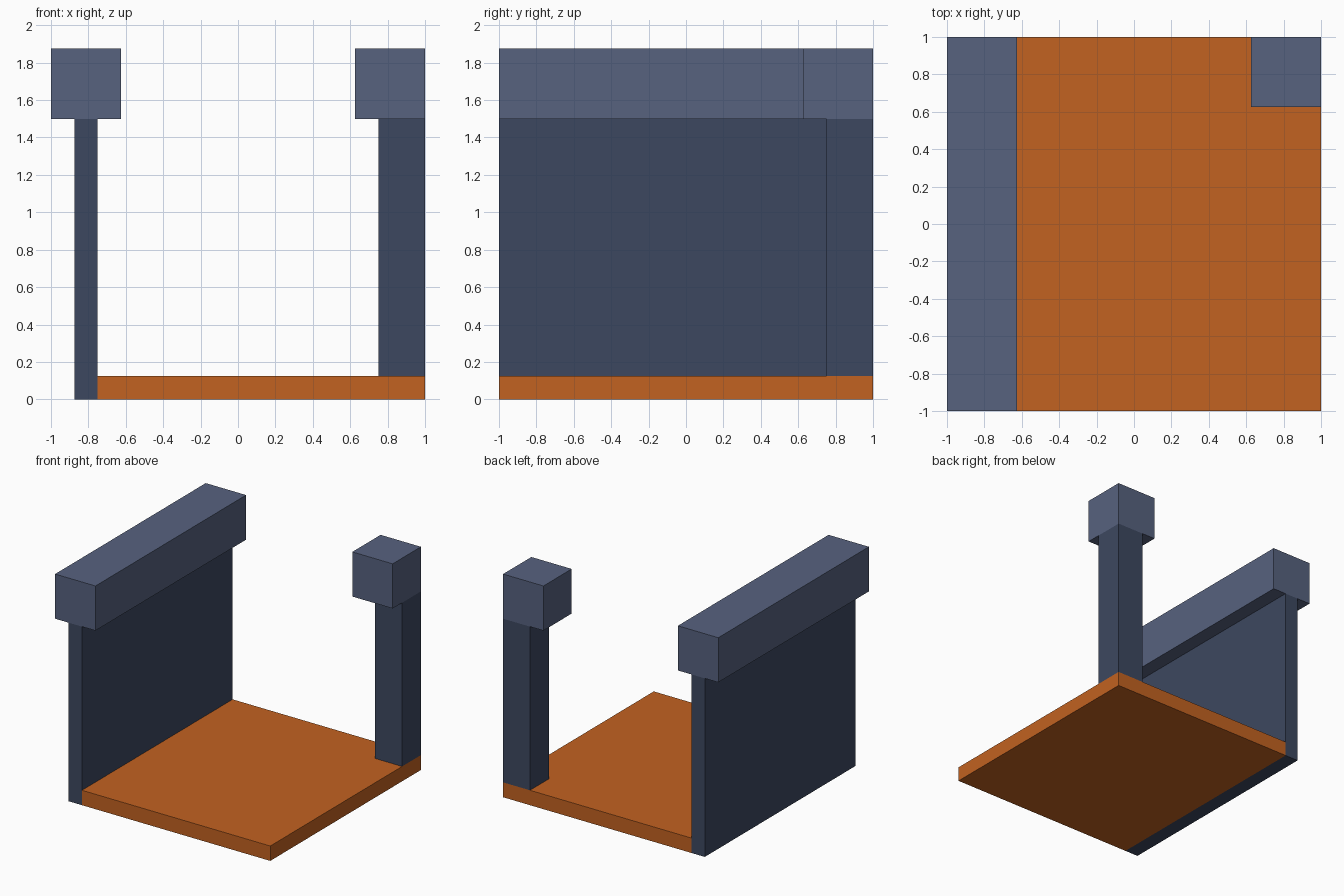
import bpy

cube = bpy.data.objects.get("Cube")
if cube:
    bpy.data.objects.remove(cube, do_unlink=True)


def material(name, rgb):
    mat = bpy.data.materials.new(name)
    mat.use_nodes = True
    mat.diffuse_color = (*rgb, 1)
    bsdf = next(n for n in mat.node_tree.nodes if n.type == 'BSDF_PRINCIPLED')
    bsdf.inputs["Base Color"].default_value = (*rgb, 1)
    return mat


def box(name, low, high, mat):
    """Flat-shaded box between two opposite corners."""
    bpy.ops.mesh.primitive_cube_add(size=1)
    obj = bpy.context.object
    obj.name = obj.data.name = name
    for v in obj.data.vertices:
        v.co = [(a + b) / 2 + c * (b - a) for a, b, c in zip(low, high, v.co)]
    obj.data.materials.append(mat)
    return obj


orange = material("burnt orange", (0.54, 0.122, 0.015))
light_slate = material("light slate blue", (0.095, 0.122, 0.212))
dark_slate = material("dark slate blue", (0.046, 0.064, 0.117))

# Floor slab, butting against the side wall
box("floor", (-0.75, -1, 0), (1, 1, 0.125), orange)

# Side wall with its thick top rail
box("side_wall", (-0.875, -1, 0), (-0.75, 1, 1.5), dark_slate)
box("top_rail", (-1, -1, 1.5), (-0.625, 1, 1.875), light_slate)

# Corner post and its square cap, flush with the outer corner
box("corner_post", (0.75, 0.75, 0.125), (1, 1, 1.5), dark_slate)
box("post_cap", (0.625, 0.625, 1.5), (1, 1, 1.875), light_slate)
